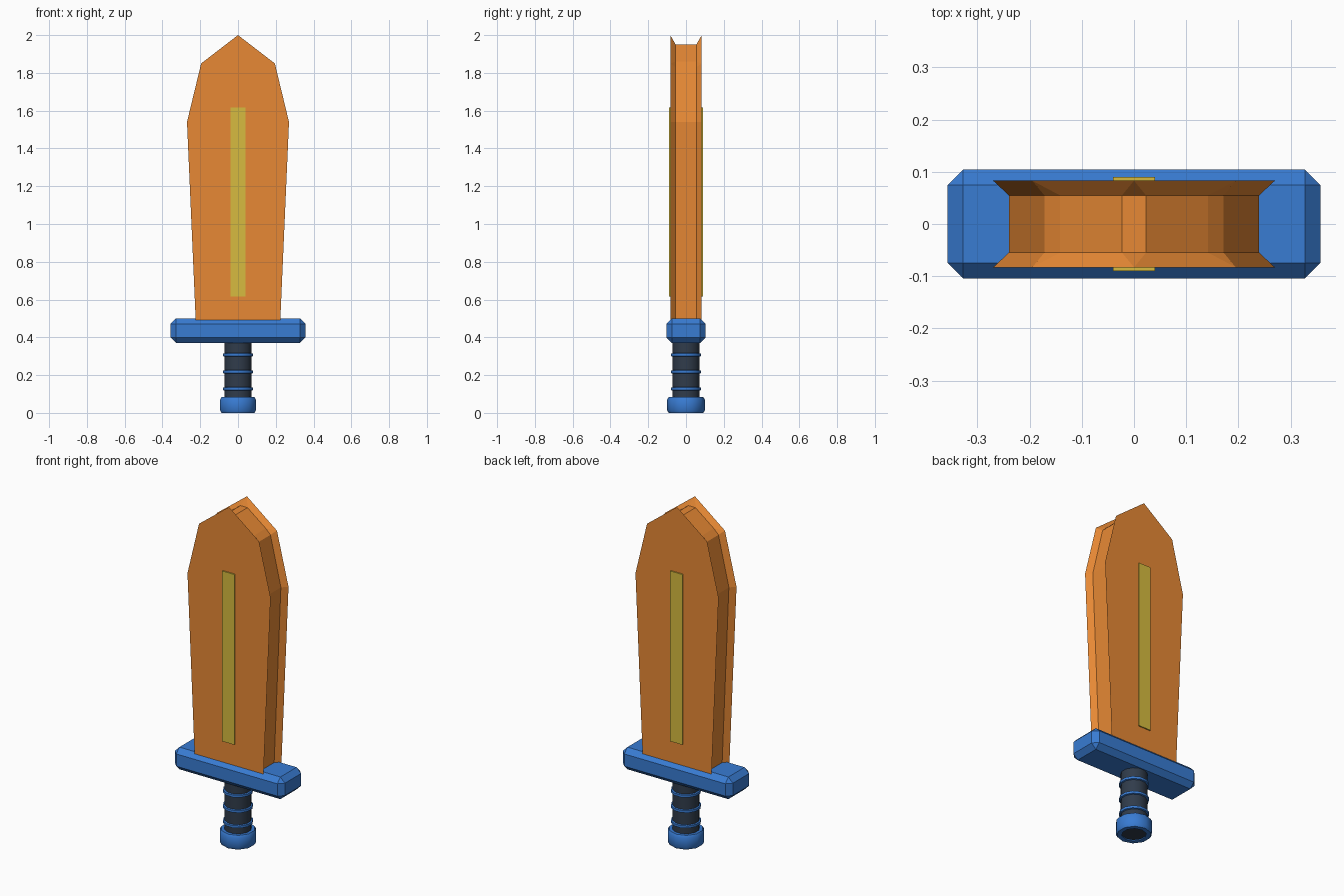
import bpy, bmesh
from math import cos, sin, pi, radians

if "Cube" in bpy.data.objects:
    bpy.data.objects.remove(bpy.data.objects["Cube"])


def material(name, rgb):
    m = bpy.data.materials.new(name)
    m.diffuse_color = (*rgb, 1)
    m.use_nodes = True
    m.node_tree.nodes["Principled BSDF"].inputs["Base Color"].default_value = m.diffuse_color
    return m


ORANGE = material("orange", (0.80, 0.25, 0.035))
YELLOW = material("yellow", (0.68, 0.50, 0.05))
BLUE = material("blue", (0.04, 0.20, 0.65))
DARK = material("dark", (0.03, 0.045, 0.07))


def finish(bm, name, mat, smooth=False):
    bmesh.ops.remove_doubles(bm, verts=bm.verts, dist=1e-5)
    bmesh.ops.recalc_face_normals(bm, faces=bm.faces)
    me = bpy.data.meshes.new(name)
    bm.to_mesh(me)
    bm.free()
    me.materials.append(mat)
    ob = bpy.data.objects.new(name, me)
    bpy.context.collection.objects.link(ob)
    if smooth:
        bpy.ops.object.select_all(action='DESELECT')
        ob.select_set(True)
        bpy.context.view_layer.objects.active = ob
        bpy.ops.object.shade_smooth_by_angle(angle=radians(40))
    return ob


def loft(bm, rings, caps=True, closed=False):
    """Skin a series of equal-length point rings."""
    vs = [[bm.verts.new(p) for p in r] for r in rings]
    n = len(vs[0])
    pairs = list(zip(vs, vs[1:])) + ([(vs[-1], vs[0])] if closed else [])
    for a, b in pairs:
        for i in range(n):
            j = (i + 1) % n
            bm.faces.new((a[i], a[j], b[j], b[i]))
    if caps and not closed:
        bm.faces.new(vs[0])
        bm.faces.new(vs[-1])


def box(name, size, z, mat, bevel=0):
    bm = bmesh.new()
    bmesh.ops.create_cube(bm, size=1)
    bmesh.ops.scale(bm, vec=size, verts=bm.verts)
    bmesh.ops.translate(bm, vec=(0, 0, z), verts=bm.verts)
    if bevel:
        bmesh.ops.bevel(bm, geom=list(bm.edges), offset=bevel, segments=1,
                        affect='EDGES', profile=0.5)
    return finish(bm, name, mat)


def lathe(name, profile, sides, mat, closed=False):
    bm = bmesh.new()
    loft(bm, [[(r * cos(2 * pi * (i + 0.5) / sides), r * sin(2 * pi * (i + 0.5) / sides), z)
               for i in range(sides)] for r, z in profile], closed=closed)
    return finish(bm, name, mat, smooth=True)


# Blade: two wide plates with sloping rims around a recessed edge
outer = [(0.223, 0.47), (0.27, 1.54), (0.195, 1.85), (0.195, 1.85), (0, 2.0)]
inner = [(0.195, 0.47), (0.24, 1.54), (0.172, 1.83), (0.142, 1.86), (0.023, 1.95)]


def outline(half, y):
    return [(x, y, z) for x, z in half] + [(-x, y, z) for x, z in reversed(half)]


bm = bmesh.new()
loft(bm, [outline(outer, -0.083), outline(inner, -0.055),
          outline(inner, 0.055), outline(outer, 0.083)], caps=False)
bmesh.ops.remove_doubles(bm, verts=bm.verts, dist=1e-5)
bmesh.ops.holes_fill(bm, edges=[e for e in bm.edges if e.is_boundary], sides=0)
finish(bm, "blade", ORANGE)

# Yellow inlay showing on both faces
for side, y in (("front", -0.0855), ("back", 0.0855)):
    strip = box(side + "_inlay", (0.08, 0.009, 1.0), 1.117, YELLOW)
    strip.location.y = y

# Chamfered cross guard
box("guard", (0.714, 0.208, 0.13), 0.435, BLUE, bevel=0.029)

# Handle, wrap rings and pommel collar
lathe("grip", [(0.073, 0.006), (0.073, 0.39)], 12, DARK)
for k, z in enumerate((0.127, 0.217, 0.307)):
    lathe(f"grip_ring_{k + 1}", [(0.068, z - 0.011), (0.081, z - 0.007), (0.081, z + 0.007),
                                 (0.068, z + 0.011)], 12, BLUE, closed=True)
lathe("pommel", [(0.066, 0.083), (0.092, 0.083), (0.1, 0.07), (0.1, 0.015),
                 (0.092, 0.0), (0.066, 0.0)], 10, BLUE, closed=True)
